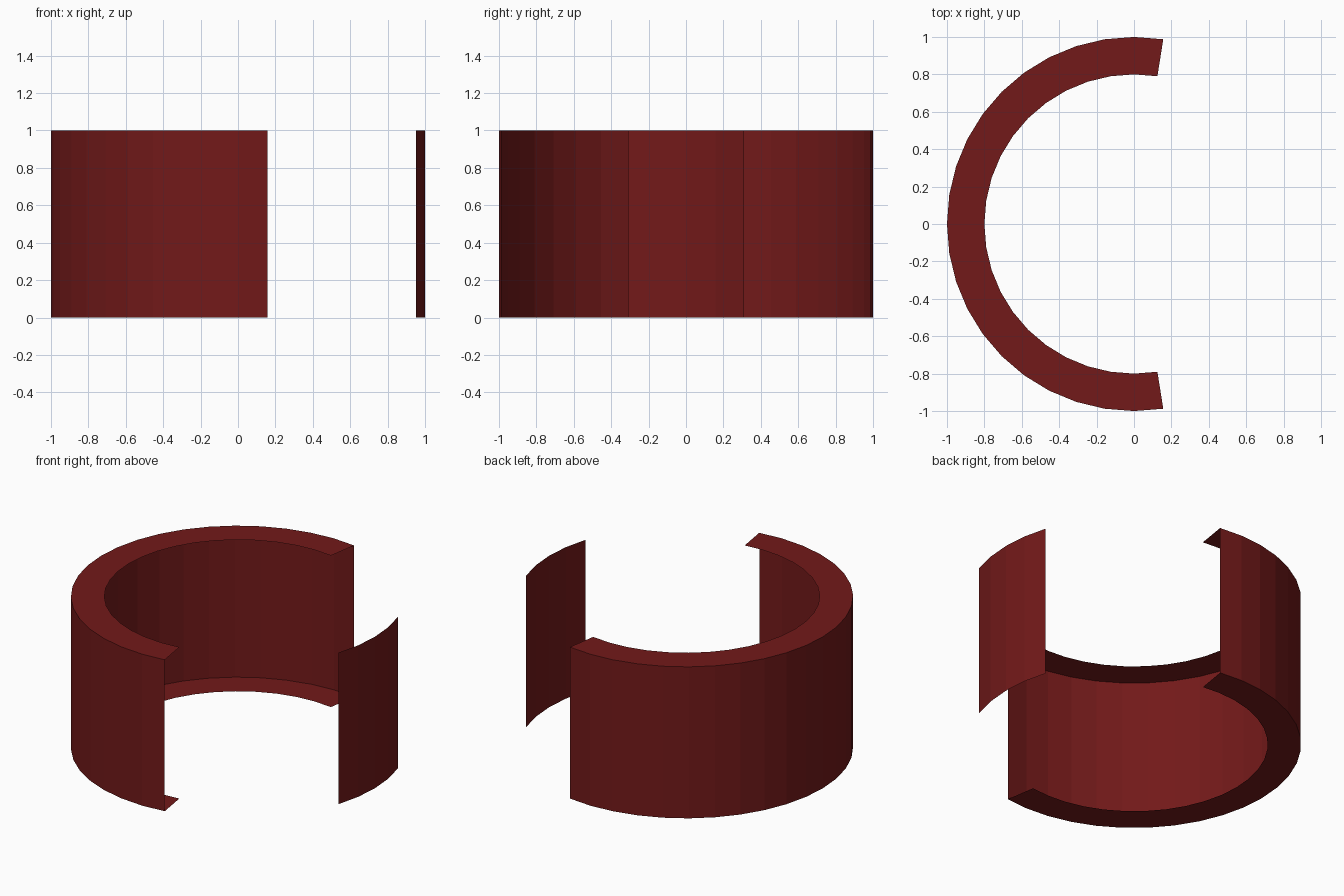
import bpy, bmesh, math

if "Cube" in bpy.data.objects:
    bpy.data.objects.remove(bpy.data.objects["Cube"])

STEP = math.radians(9)  # 40-sided circle

red = bpy.data.materials.new("dark_red")
red.diffuse_color = (0.17, 0.01, 0.01, 1)
red.use_nodes = True
red.node_tree.nodes["Principled BSDF"].inputs["Base Color"].default_value = red.diffuse_color


def sweep(name, profile, first, last):
    """Sweep an open (radius, z) profile around z between two step indices."""
    bm = bmesh.new()
    rows = []
    for i in range(first, last + 1):
        a = i * STEP
        rows.append([bm.verts.new((r * math.cos(a), r * math.sin(a), z)) for r, z in profile])
    for p, q in zip(rows, rows[1:]):
        for k in range(len(profile) - 1):
            bm.faces.new((p[k], q[k], q[k + 1], p[k + 1]))
    mesh = bpy.data.meshes.new(name)
    bm.to_mesh(mesh)
    bm.free()
    mesh.materials.append(red)
    obj = bpy.data.objects.new(name, mesh)
    bpy.context.collection.objects.link(obj)
    return obj


# Open channel: bottom flange, outer wall, top flange (no inner wall or end caps)
sweep("ring_channel", [(0.8, 0), (1, 0), (1, 1), (0.8, 1)], 9, 31)

# Thin curved panel standing in the opening
sweep("front_panel", [(1, 0), (1, 1)], -2, 2)
